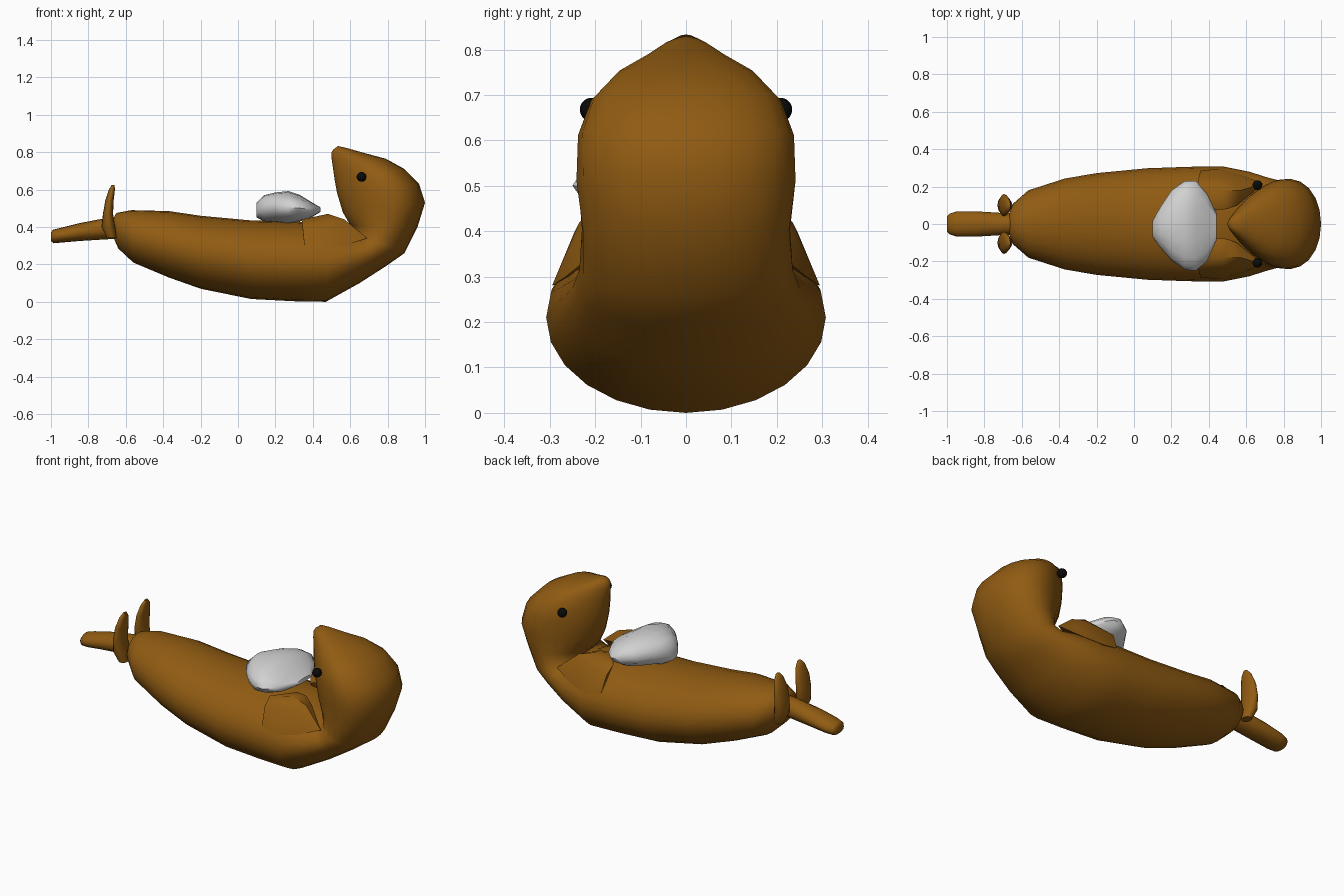
import bpy, bmesh, math
from mathutils import Vector


def material(name, rgb):
    m = bpy.data.materials.new(name)
    m.diffuse_color = (*rgb, 1)
    return m


BROWN = material("brown fur", (0.28, 0.105, 0.006))
GREY = material("pale grey stone", (0.64, 0.64, 0.64))
BLACK = material("black", (0.003, 0.003, 0.003))


def finish(bm, name, mat, angle=60):
    bmesh.ops.recalc_face_normals(bm, faces=bm.faces)
    me = bpy.data.meshes.new(name)
    bm.to_mesh(me)
    bm.free()
    me.materials.append(mat)
    ob = bpy.data.objects.new(name, me)
    bpy.context.collection.objects.link(ob)
    bpy.ops.object.select_all(action='DESELECT')
    ob.select_set(True)
    bpy.context.view_layer.objects.active = ob
    bpy.ops.object.shade_smooth_by_angle(angle=math.radians(angle))
    return ob


def loft(name, rings, mat, n=20, angle=60):
    """Each ring: ax, az, bx, bz (ends in the xz plane), half width, y centre, egg."""
    bm = bmesh.new()
    loops = []
    for ax, az, bx, bz, w, y, egg in rings:
        loop = []
        for i in range(n):
            t = 2 * math.pi * i / n
            c, s = math.cos(t), math.sin(t)
            loop.append(bm.verts.new((
                (ax + bx) / 2 + (ax - bx) / 2 * c,
                y + w * s * (1 - egg * c) * (1 - 0.25 * egg),
                (az + bz) / 2 + (az - bz) / 2 * c)))
        loops.append(loop)
    for a, b in zip(loops, loops[1:]):
        for i in range(n):
            j = (i + 1) % n
            bm.faces.new((a[i], a[j], b[j], b[i]))
    bm.faces.new(loops[0])
    bm.faces.new(loops[-1])
    return finish(bm, name, mat, angle)


# Body, neck and head: one loft, belly point to back point
body = [
    (-.67, .44, -.66, .33, .06, 0), (-.65, .475, -.64, .285, .11, 0),
    (-.57, .49, -.56, .21, .18, 0), (-.37, .485, -.37, .13, .243, 0),
    (-.20, .46, -.20, .07, .272, 0), (.07, .435, .07, .015, .298, 0),
    (.30, .43, .30, .003, .306, 0), (.48, .42, .47, 0, .308, 0),
    (.58, .385, .65, .10, .28, 0), (.63, .36, .79, .19, .25, 0),
    (.64, .37, .89, .26, .235, 0), (.60, .41, .96, .40, .235, .1),
    (.56, .48, 1.0, .53, .25, .2), (.53, .58, .968, .63, .247, .3),
    (.517, .65, .89, .71, .218, .35), (.507, .72, .79, .765, .158, .35),
    (.50, .77, .67, .797, .09, .3), (.50, .80, .59, .82, .05, .2),
    (.51, .815, .535, .833, .02, 0),
]
loft("body_and_head", [(a, b, c, d, w, 0, e) for a, b, c, d, w, e in body], BROWN, 24, 80)

# Tail
tail = [(-.60, .46, -.60, .34, .055), (-.72, .445, -.72, .333, .06),
        (-.85, .42, -.85, .325, .068), (-.95, .395, -.94, .317, .068),
        (-.99, .385, -.985, .313, .055), (-1.0, .37, -1.0, .325, .04)]
loft("tail", [(*r, 0, 0) for r in tail], BROWN, 16)

# Stone held on the belly: x, low y, high y, low z, high z
stone = [(.10, -.07, .02, .45, .53), (.14, -.125, .09, .43, .57),
         (.20, -.195, .18, .425, .585), (.27, -.245, .23, .415, .592),
         (.33, -.25, .23, .43, .572), (.39, -.20, .165, .45, .535),
         (.44, -.09, .06, .48, .505)]
loft("belly_stone", [(x, z1, x, z0, (y1 - y0) / 2, (y0 + y1) / 2, 0)
                     for x, y0, y1, z0, z1 in stone], GREY, 16, 45)

for side, tag in ((1, "left"), (-1, "right")):
    # Upright hind foot, a thin curved petal
    foot = [(-.70, .34, -.65, .34, .03), (-.73, .40, -.655, .39, .05),
            (-.722, .47, -.668, .47, .06), (-.71, .54, -.665, .54, .055),
            (-.69, .60, -.658, .60, .036), (-.675, .625, -.66, .625, .014)]
    loft("hind_foot_" + tag, [(*r, side * .1, 0) for r in foot], BROWN, 16)

    # Folded arm, wrapped from the flank to the chest
    bm = bmesh.new()
    for x, y, z in ((.355, .285, .30), (.45, .295, .28), (.57, .265, .30), (.69, .215, .34),
                    (.345, .245, .40), (.34, .19, .44), (.48, .235, .42), (.48, .18, .47),
                    (.57, .18, .44), (.56, .235, .39), (.41, .09, .42), (.44, .075, .445),
                    (.50, .08, .44), (.55, .10, .41), (.50, .10, .34)):
        bm.verts.new((x, y * side, z))
    bmesh.ops.convex_hull(bm, input=bm.verts)
    finish(bm, "arm_" + tag, BROWN, 50)

    # Eye
    bm = bmesh.new()
    bmesh.ops.create_uvsphere(bm, u_segments=16, v_segments=10, radius=.026)
    bmesh.ops.translate(bm, verts=bm.verts, vec=Vector((.66, side * .208, .668)))
    finish(bm, "eye_" + tag, BLACK)
